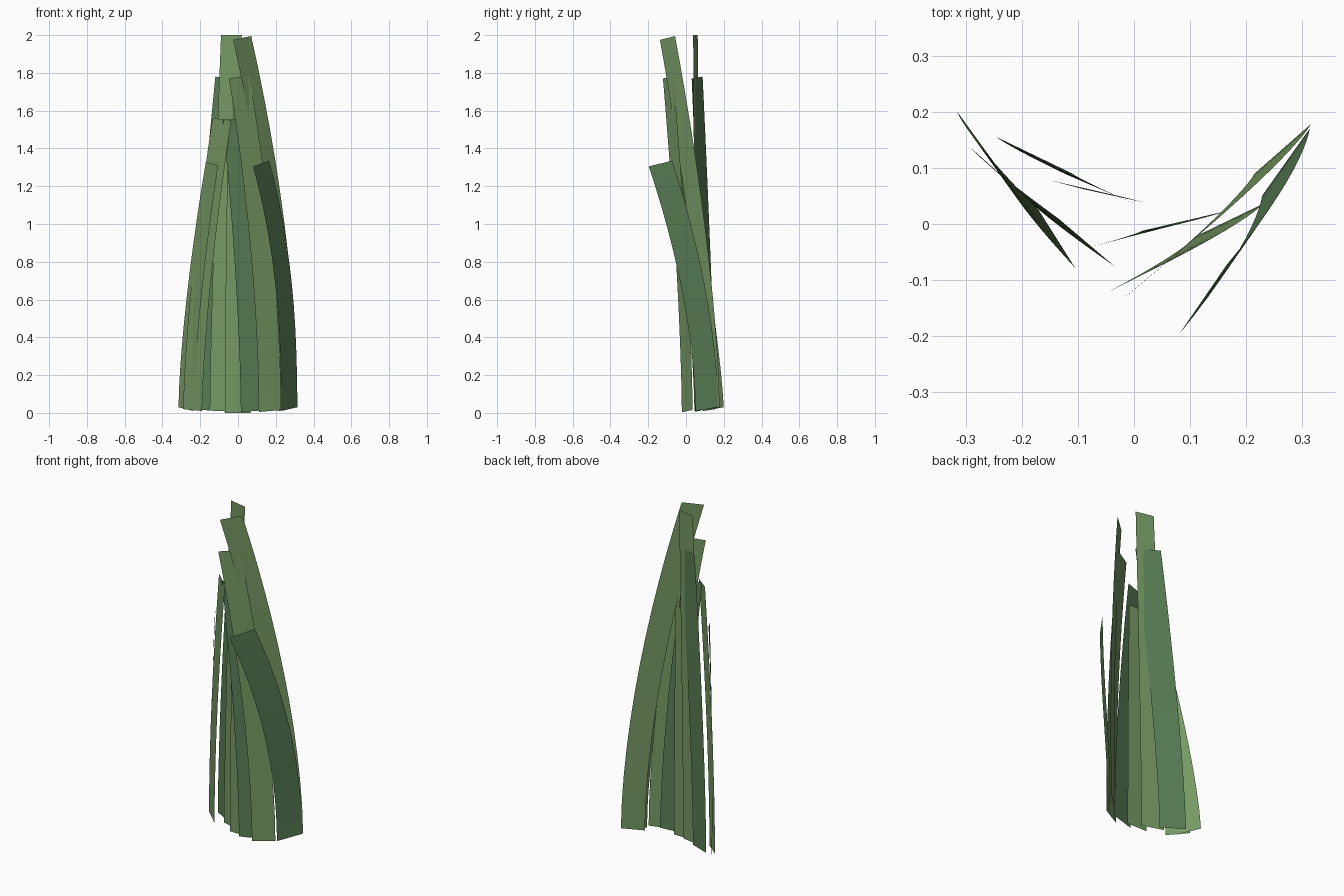
import bpy
from mathutils import Vector

cube = bpy.data.objects.get("Cube")
if cube:
    bpy.data.objects.remove(cube, do_unlink=True)


def make_material(name, rgb):
    mat = bpy.data.materials.new(name)
    mat.use_nodes = True
    mat.diffuse_color = (*rgb, 1)
    mat.node_tree.nodes["Principled BSDF"].inputs["Base Color"].default_value = (*rgb, 1)
    return mat


LIGHT = make_material("light_green", (0.18, 0.32, 0.125))
DARK = make_material("dark_green", (0.10, 0.21, 0.09))
SEGMENTS = 12


def blade(name, mat, base, tip, bend=(1.5, 1.5)):
    """Thin strip from a base edge to a tip edge; bend sets how late it leans in x and y."""
    verts, faces = [], []
    for i in range(SEGMENTS + 1):
        t = i / SEGMENTS
        ease = (t ** bend[0], t ** bend[1], t)
        for a, b in zip(base, tip):
            verts.append(Vector([p + (q - p) * e for p, q, e in zip(a, b, ease)]))
        if i:
            k = 2 * i
            faces.append((k - 2, k - 1, k + 1, k))
    mesh = bpy.data.meshes.new(name)
    mesh.from_pydata(verts, [], faces)
    mesh.materials.append(mat)
    mesh.shade_smooth()
    obj = bpy.data.objects.new(name, mesh)
    bpy.context.collection.objects.link(obj)
    return obj


# Blades on the right side of the fan, outermost first
blade("outer_right_blade", LIGHT,
      [(-0.315, 0.2, 0.03), (-0.235, 0.09, 0.01)],
      [(-0.17, 0.025, 1.33), (-0.105, -0.078, 1.31)], (1.5, 1.25))
blade("second_right_blade", LIGHT,
      [(-0.29, 0.135, 0.02), (-0.19, 0.045, 0.01)],
      [(-0.135, 0.01, 1.56), (-0.035, -0.075, 1.55)], (1.5, 1.35))
blade("third_right_blade", DARK,
      [(-0.245, 0.155, 0.02), (-0.11, 0.09, 0.01)],
      [(-0.12, 0.088, 1.78), (0.015, 0.03, 1.77)], (1.4, 1.25))
blade("tall_back_blade", LIGHT,
      [(-0.15, 0.078, 0.012), (-0.015, 0.047, 0.006)],
      [(-0.09, 0.062, 2.0), (0.02, 0.038, 2.0)], (1.3, 1.3))

# Straight blade in the middle
blade("middle_blade", LIGHT,
      [(-0.07, 0.023, 0), (0.065, 0.023, 0)],
      [(-0.055, 0.023, 1.4), (0.055, 0.023, 1.4)])

# Blades on the left side of the fan, innermost first
blade("third_left_blade", DARK,
      [(0.015, -0.012, 0.005), (0.16, 0.022, 0.015)],
      [(-0.08, -0.042, 1.55), (0.03, -0.012, 1.56)], (1.6, 1.4))
blade("second_left_blade", LIGHT,
      [(0.11, -0.022, 0.005), (0.228, 0.035, 0.015)],
      [(-0.048, -0.122, 1.77), (0.06, -0.068, 1.785)], (1.8, 1.5))
blade("tall_left_blade", LIGHT,
      [(0.215, 0.09, 0.01), (0.315, 0.178, 0.03)],
      [(-0.025, -0.138, 1.975), (0.07, -0.058, 1.995)], (1.8, 1.55))
blade("outer_left_blade", DARK,
      [(0.228, 0.05, 0.01), (0.313, 0.17, 0.03)],
      [(0.08, -0.197, 1.305), (0.165, -0.073, 1.335)], (2.4, 1.75))
